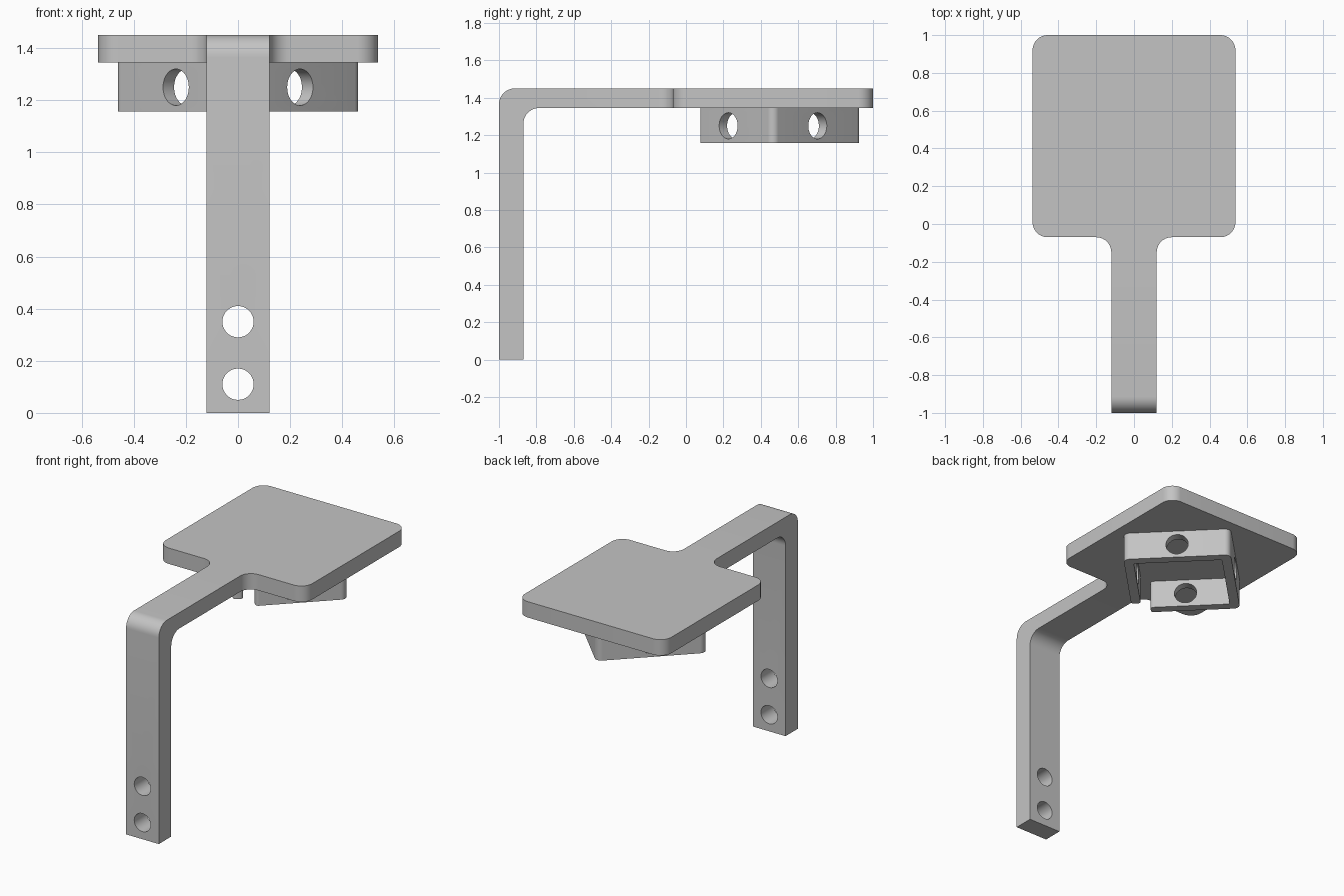
import bpy, bmesh, math
from mathutils import Vector, Matrix

cube = bpy.data.objects.get("Cube")
if cube:
    bpy.data.objects.remove(cube, do_unlink=True)

gray = bpy.data.materials.new("plain gray")
gray.use_nodes = True
COLOR = (0.55, 0.55, 0.55, 1)
gray.diffuse_color = COLOR
gray.node_tree.nodes["Principled BSDF"].inputs["Base Color"].default_value = COLOR


def rounded(corners, steps=10):
    """Outline through (x, y, radius) corners, each replaced by an arc."""
    out = []
    for i, (x, y, r) in enumerate(corners):
        p = Vector((x, y))
        if r == 0:
            out.append(p)
            continue
        a = (Vector(corners[i - 1][:2]) - p).normalized()
        b = (Vector(corners[(i + 1) % len(corners)][:2]) - p).normalized()
        center = p + (a + b) * r          # all corners are right angles
        for k in range(steps + 1):
            t = math.pi / 2 * k / steps
            out.append(center - b * r * math.cos(t) - a * r * math.sin(t))
    return out


def extrude(name, outline, low, high, matrix=Matrix()):
    """Prism from an outline in the local XY plane."""
    bm = bmesh.new()
    face = bm.faces.new([bm.verts.new((p.x, p.y, low)) for p in outline])
    new = bmesh.ops.extrude_face_region(bm, geom=[face])["geom"]
    bmesh.ops.translate(bm, vec=(0, 0, high - low),
                        verts=[v for v in new if isinstance(v, bmesh.types.BMVert)])
    bmesh.ops.recalc_face_normals(bm, faces=bm.faces)
    bm.transform(matrix)
    mesh = bpy.data.meshes.new(name)
    bm.to_mesh(mesh)
    bm.free()
    mesh.materials.append(gray)
    obj = bpy.data.objects.new(name, mesh)
    bpy.context.collection.objects.link(obj)
    return obj


def drill(name, center, direction, radius, depth):
    """Round cutter along a direction."""
    circle = [Vector((math.cos(t), math.sin(t))) * radius
              for t in (math.tau * k / 48 for k in range(48))]
    turn = Vector(direction).to_track_quat("Z", "Y").to_matrix().to_4x4()
    return extrude(name, circle, -depth / 2, depth / 2,
                   Matrix.Translation(center) @ turn)


def finish(obj, operations):
    """Apply booleans, remove their cutters and smooth the rounded corners."""
    bpy.ops.object.select_all(action="DESELECT")
    obj.select_set(True)
    bpy.context.view_layer.objects.active = obj
    for operation, cutter in operations:
        cutter.hide_render = True
        mod = obj.modifiers.new("cut", "BOOLEAN")
        mod.operation, mod.object, mod.solver = operation, cutter, "EXACT"
        bpy.ops.object.modifier_apply(modifier=mod.name)
        bpy.data.objects.remove(cutter, do_unlink=True)
    bpy.ops.object.shade_smooth_by_angle(angle=math.radians(30))


# Bracket: bent side profile, trimmed to the paddle-shaped plan
TOP, UNDER = 1.45, 1.345
side = rounded([(-1, 0, 0), (-0.87, 0, 0), (-0.87, UNDER, 0.085),
                (1.2, UNDER, 0), (1.2, TOP, 0), (-1, TOP, 0.085)])
yz_to_world = Matrix(((0, 0, 1, 0), (1, 0, 0, 0), (0, 1, 0, 0), (0, 0, 0, 1)))
bracket = extrude("bracket", side, -0.7, 0.7, yz_to_world)

right_half = [(0.12, -1.2, 0), (0.12, -0.07, 0.08),
              (0.537, -0.07, 0.08), (0.537, 1, 0.08)]
left_half = [(-x, y, r) for x, y, r in reversed(right_half)]
plan = extrude("plan_cutter", rounded(right_half + left_half), -0.2, 1.7)
bolts = [drill("bolt_cutter", (0, -0.93, z), (0, 1, 0), 0.06, 0.4)
         for z in (0.11, 0.35)]
finish(bracket, [("INTERSECT", plan)] + [("DIFFERENCE", b) for b in bolts])

# Square holder under the plate, open at its front corner
S, T, E = 0.337, 0.06, 0.222
I = S - T
wall = rounded([(-S, -E, 0.02), (-S, S, 0.04), (S, S, 0.04), (S, -S, 0.04),
                (-E, -S, 0.02), (-E, -I, 0.02), (I, -I, 0.01),
                (I, I, 0.01), (-I, I, 0.01), (-I, -E, 0.02)])
place = Matrix.Translation((0, 0.465, 0)) @ Matrix.Rotation(math.pi / 4, 4, "Z")
holder = extrude("holder", wall, 1.157, UNDER, place)
holes = [drill("hole_cutter", (0, 0.465, 1.25), d, 0.07, 1.5)
         for d in ((1, 1, 0), (-1, 1, 0))]
finish(holder, [("DIFFERENCE", h) for h in holes])
